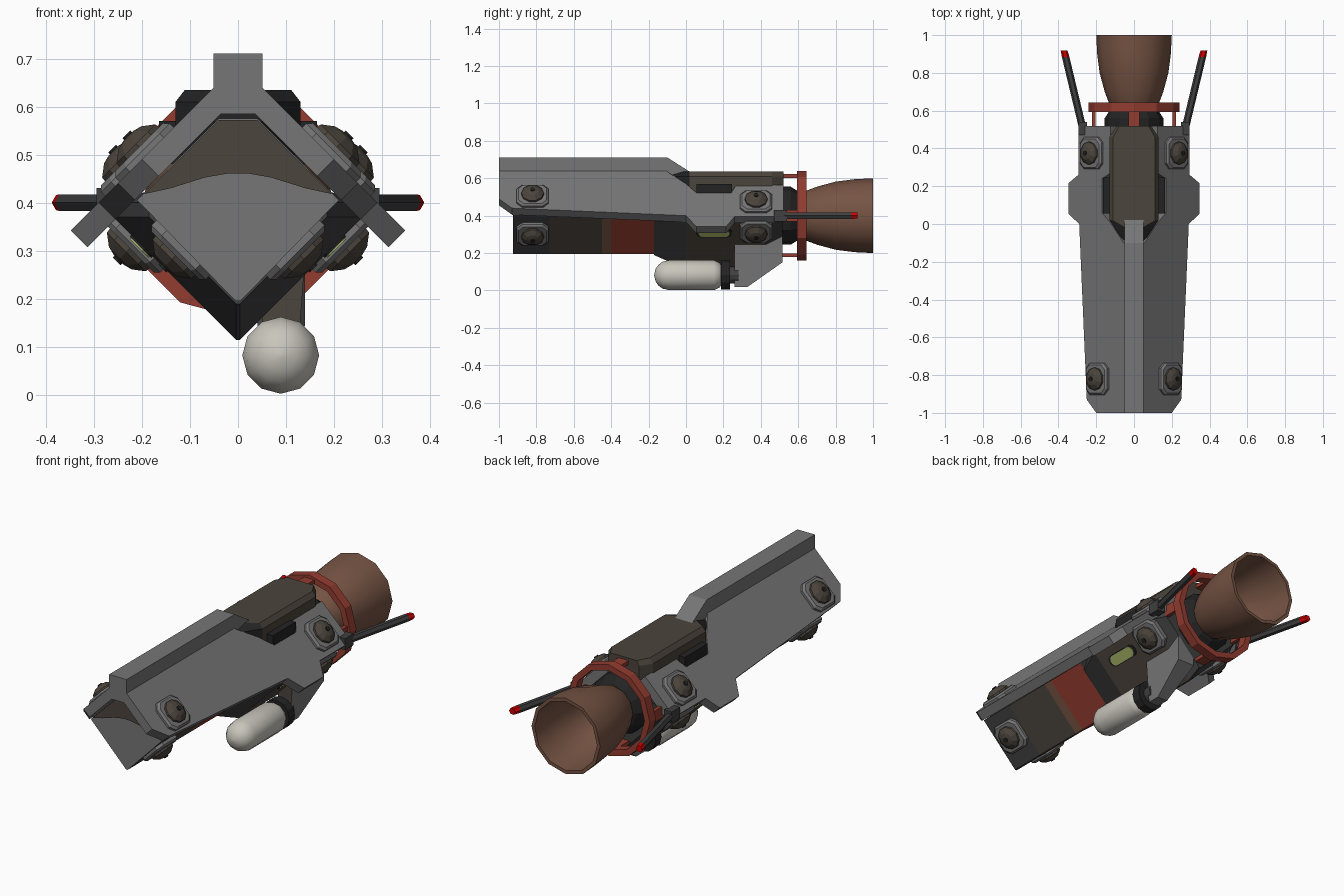
import bpy, bmesh, math
from mathutils import Vector

if "Cube" in bpy.data.objects:
    bpy.data.objects.remove(bpy.data.objects["Cube"])

def mat(name, r, g, b):
    m = bpy.data.materials.new(name)
    m.diffuse_color = (r, g, b, 1)
    m.use_nodes = True
    m.node_tree.nodes["Principled BSDF"].inputs["Base Color"].default_value = m.diffuse_color
    return m

GREY = mat("hull grey", .18, .18, .18)
DARK = mat("dark grey", .05, .05, .05)
BLACK = mat("near black", .017, .017, .017)
BROWN = mat("dark brown", .07, .058, .045)
COPPER = mat("nozzle brown", .18, .088, .057)
RED = mat("frame red", .29, .046, .03)
TIP = mat("bright red", .62, 0, 0)
WHITE = mat("tank white", .58, .56, .50)
LIME = mat("window lime", .38, .45, .14)

def loft(name, rings, mats, rule=None, mirror=False, smooth=False, closed=False):
    """Skin a list of equal-length rings; rule(centre, normal) picks the material."""
    bm = bmesh.new()
    vs = [[bm.verts.new(p) for p in r] for r in rings]
    n = len(vs[0])
    pairs = list(zip(vs, vs[1:])) + ([(vs[-1], vs[0])] if closed else [])
    for a, b in pairs:
        for i in range(n):
            j = (i + 1) % n
            bm.faces.new((a[i], a[j], b[j], b[i]))
    if not closed:
        bm.faces.new(vs[0])
        bm.faces.new(vs[-1])
    bmesh.ops.recalc_face_normals(bm, faces=bm.faces)
    if rule:
        for f in bm.faces:
            f.material_index = rule(f.calc_center_median(), f.normal)
    me = bpy.data.meshes.new(name)
    bm.to_mesh(me)
    bm.free()
    for m in mats:
        me.materials.append(m)
    ob = bpy.data.objects.new(name, me)
    bpy.context.collection.objects.link(ob)
    if mirror:
        ob.modifiers.new("mirror", 'MIRROR').use_mirror_merge = False
    if smooth:
        bpy.ops.object.select_all(action='DESELECT')
        bpy.context.view_layer.objects.active = ob
        ob.select_set(True)
        bpy.ops.object.shade_smooth_by_angle(angle=math.radians(40))
    return ob

def lathe(name, prof, cx, cz, m, n=12, **kw):
    """Revolve (y, radius) pairs round an axis parallel to y."""
    ang = [2 * math.pi * i / n for i in range(n)]
    return loft(name, [[(cx + r * math.cos(a), y, cz + r * math.sin(a)) for a in ang]
                       for y, r in prof], [m], **kw)

def box(name, x0, x1, y0, y1, z0, z1, m, **kw):
    return loft(name, [[(x, y0, z0), (x, y1, z0), (x, y1, z1), (x, y0, z1)]
                       for x in (x0, x1)], [m], **kw)

def sym(half):
    """Close a right-hand outline by reflecting it in x."""
    return half + [(-x, z) for x, z in reversed(half)]

# Upper armour: one sloped plate per side with a stepped rear cutout
plate = [(-1, .04), (-1, .20), (-.93, .25), (0, .29), (.055, .348), (.215, .348), (.26, .295),
         (.48, .295), (.52, .27), (.52, .125), (.27, .125), (.24, .17), (.06, .17),
         (0, .12), (-.1, .055), (-.1, .04)]
loft("armour_plate", [[(x - d, y, .69 - x - d) for y, x in plate] for d in (0, .035)],
     [GREY], mirror=True)

# Spine along the top
spine = [(-1, .585), (-1, .711), (-.1, .711), (.02, .635), (.02, .585)]
loft("spine", [[(x, y, z) for y, z in spine] for x in (-.051, .051)], [GREY])

# Diamond core with coloured bands on its flanks
def core_rule(c, n):
    if n.y < -.9: return 0
    if c.y < -.73 or c.y > -.17: return 1
    if c.y < -.45: return 2
    return 3 if c.y < -.4 else 4

core = sym([(.04, .575), (.21, .405), (.005, .195)])
loft("core_body", [[(x, y, z) for x, z in core] for y in (-.925, -.73, -.45, -.4, -.17, .51)],
     [GREY, DARK, BROWN, COPPER, RED], core_rule)

# Dark upper part of the nose face
nose = [(.04, .572), (.195, .418), (.14, .43), (.07, .452), (.02, .461)]
loft("nose_panel", [[(x, y, z) for x, z in sym(nose)] for y in (-.931, -.925)], [BROWN])

# Lower rear fairing, ramping outwards and chamfered at the tail
def fairing(y, c):
    half = [(.17, .43), (c - .03, .40), (c - .03, .37), (.004, .404 - c)]
    return [(x, y, z) for x, z in sym(half)]

loft("rear_fairing", [fairing(-.17, .215), fairing(0, .29), fairing(.43, .29), fairing(.515, .25)],
     [DARK, BROWN], lambda c, n: int(0 < c.y < .43 and n.z < 0))

# Engine cover on top with a pointed dark prow
cover = sym([(.05, -.1), (.13, .02), (.13, .46), (.09, .52)])
low = [(x, y, .50) for x, y in cover]
mid = [(x, y, .61) for x, y in cover]
top = [(x * .85, y if y > .4 else max(y, -.02), .635) for x, y in cover]
loft("engine_cover", [low, mid, top], [BROWN, BLACK], lambda c, n: int(n.y < -.3))
box("cover_recess", .10, .165, .055, .245, .48, .57, BLACK, mirror=True)

# Points on a 45 degree flank: u along y, v across the slope, w outwards
def flank(x, y, z, s):
    k = math.sqrt(.5)
    o, nrm, t = Vector((x, y, z)), Vector((k, 0, s * k)), Vector((k, 0, -s * k))
    return lambda u, v, w: o + Vector((0, u, 0)) + t * v + nrm * w

# Thruster pods: chamfered base, faceted dome, small dark tip
octagon = [(.085, .05), (.055, .08), (-.055, .08), (-.085, .05),
           (-.085, -.05), (-.055, -.08), (.055, -.08), (.085, -.05)]
circle = [(math.cos(i * math.pi / 5), math.sin(i * math.pi / 5)) for i in range(10)]
for tag, x, y, z, s in (("upper_front", .19, -.82, .50, 1), ("upper_rear", .22, .375, .47, 1),
                        ("lower_front", .115, -.82, .305, -1), ("lower_rear", .21, .375, .32, -1)):
    P = flank(x, y, z, s)
    loft(tag + "_pod_base", [[P(u * k, v * k, w) for u, v in octagon]
                             for k, w in ((1, -.02), (1, .012), (.88, .022))], [GREY], mirror=True)
    loft(tag + "_pod_dome", [[P(u * r, v * r, w) for u, v in circle]
                             for r, w in ((.062, .015), (.06, .032), (.035, .05), (.014, .055))],
         [BROWN], mirror=True)
    loft(tag + "_pod_tip", [[P(u * .012, v * .012, w) for u, v in circle]
                            for w in (.05, .06)], [BLACK], mirror=True)

# Rounded window on each lower flank
P = flank(.20, .15, .31, -1)
pill = [(math.copysign(.055, math.cos(a)) + .028 * math.cos(a), .028 * math.sin(a))
        for a in [math.radians(15 + 30 * i) for i in range(12)]]
for nm, k, w, m in (("window_frame", 1.18, .004, BLACK), ("window", 1, .008, LIME)):
    loft(nm, [[P(u * k, v * k, h) for u, v in pill] for h in (-.001, w)], [m], mirror=True)

# Underslung tank with rounded ends, clamp and support fin
R = .08
arc = [math.radians(a) for a in (3, 25, 45, 65, 90)]
tank = [(-.09 - R * math.cos(a), R * math.sin(a)) for a in arc] + [(.15, R), (.18, .066), (.19, .05)]
lathe("tank", tank, .089, .082, WHITE, smooth=True)
lathe("tank_neck", [(.18, .045), (.28, .045)], .089, .082, DARK)
lathe("tank_clamp", [(.188, .078), (.236, .078)], .089, .082, BLACK)
fin = [(.26, .02), (.33, .02), (.515, .15), (.515, .29), (.26, .29)]
loft("tank_fin", [[(.09 + s * (.03 if z < .1 else .05), y, z) for y, z in fin] for s in (-1, 1)],
     [GREY, BROWN], lambda c, n: int(n.y < -.7))

# Engine bulb and open bell nozzle
lathe("engine_bulb", [(.49, .155), (.56, .155), (.60, .13), (.63, .09)], 0, .4, BLACK)
lathe("nozzle", [(.59, .105), (.62, .125), (.70, .155), (.80, .182), (.90, .195), (1, .2),
                 (1, .182), (.9, .178), (.8, .165), (.7, .138), (.64, .11)], 0, .4, COPPER, smooth=True)

# Red frame ring and its four struts
lathe("frame_ring", [(.593, .24), (.643, .24), (.643, .208), (.593, .208)], 0, .4, RED, closed=True)
for s, tag in ((1, "top"), (-1, "bottom")):
    zc = .4 + s * .212
    box(tag + "_strut", -.03, .03, .49, .60, zc - .01, zc + .01, RED)
box("side_strut", .203, .223, .49, .60, .37, .43, RED, mirror=True)

# Swept antennas with bright tips
def hexring(x, y, r):
    return [(x + r * math.cos(i * math.pi / 3), y, .4 + r * math.sin(i * math.pi / 3))
            for i in range(6)]

loft("antenna", [hexring(.27, .50, .02), hexring(.362, .885, .02), hexring(.37, .918, .018)],
     [DARK, TIP], lambda c, n: int(c.y > .886), mirror=True)
box("antenna_base", .25, .295, .47, .54, .37, .43, DARK, mirror=True)
